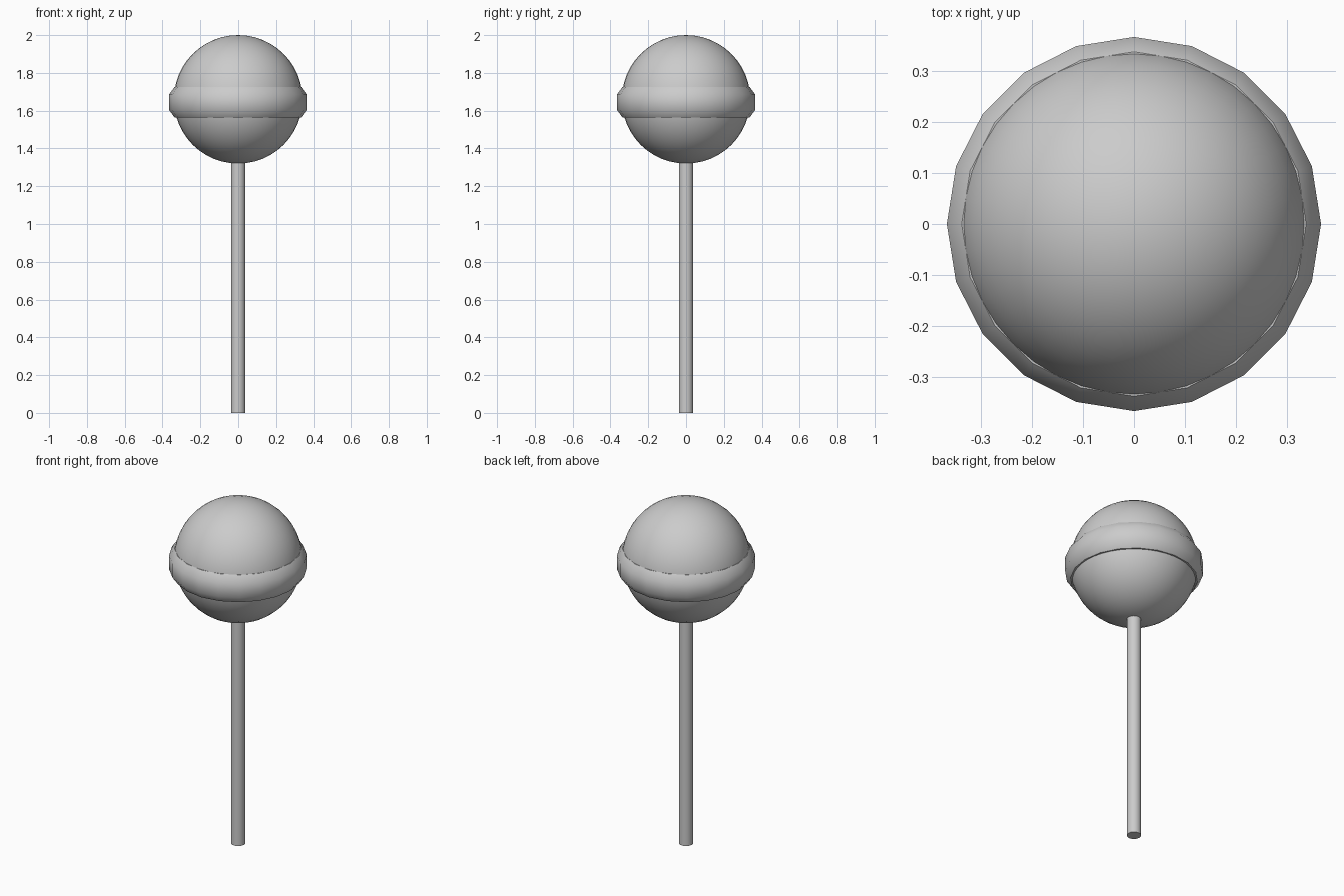
import bpy, math

if "Cube" in bpy.data.objects:
    bpy.data.objects.remove(bpy.data.objects["Cube"])


def lathe(name, profile, sides, closed=False):
    """Spin (radius, z) points about the z axis; open profiles get flat end caps."""
    n = len(profile)
    verts, faces = [], []
    for i in range(sides):
        a = 2 * math.pi * i / sides
        verts += [(r * math.cos(a), r * math.sin(a), z) for r, z in profile]
    for i in range(sides):
        j = (i + 1) % sides
        for k in range(n if closed else n - 1):
            m = (k + 1) % n
            faces.append((i * n + k, j * n + k, j * n + m, i * n + m))
    if not closed:
        faces.append([i * n for i in reversed(range(sides))])
        faces.append([i * n + n - 1 for i in range(sides)])
    mesh = bpy.data.meshes.new(name)
    mesh.from_pydata(verts, [], faces)
    obj = bpy.data.objects.new(name, mesh)
    bpy.context.collection.objects.link(obj)
    return obj


def smooth(obj, degrees):
    bpy.ops.object.select_all(action='DESELECT')
    obj.select_set(True)
    bpy.context.view_layer.objects.active = obj
    bpy.ops.object.shade_smooth_by_angle(angle=math.radians(degrees))


# Candy ball
bpy.ops.mesh.primitive_uv_sphere_add(segments=40, ring_count=24, radius=0.34,
                                     location=(0, 0, 1.66))
ball = bpy.context.object
ball.name = "candy_ball"
smooth(ball, 40)

# Twenty-sided band with bevelled edges, sunk slightly into the ball
band = lathe("candy_band", [(0.325, 1.565), (0.337, 1.565), (0.366, 1.605),
                            (0.366, 1.685), (0.337, 1.725), (0.325, 1.725)],
             20, closed=True)
smooth(band, 50)

# Stick, pushed a little way into the ball
stick = lathe("stick", [(0.038, 0.0), (0.038, 1.34)], 16)
smooth(stick, 40)
